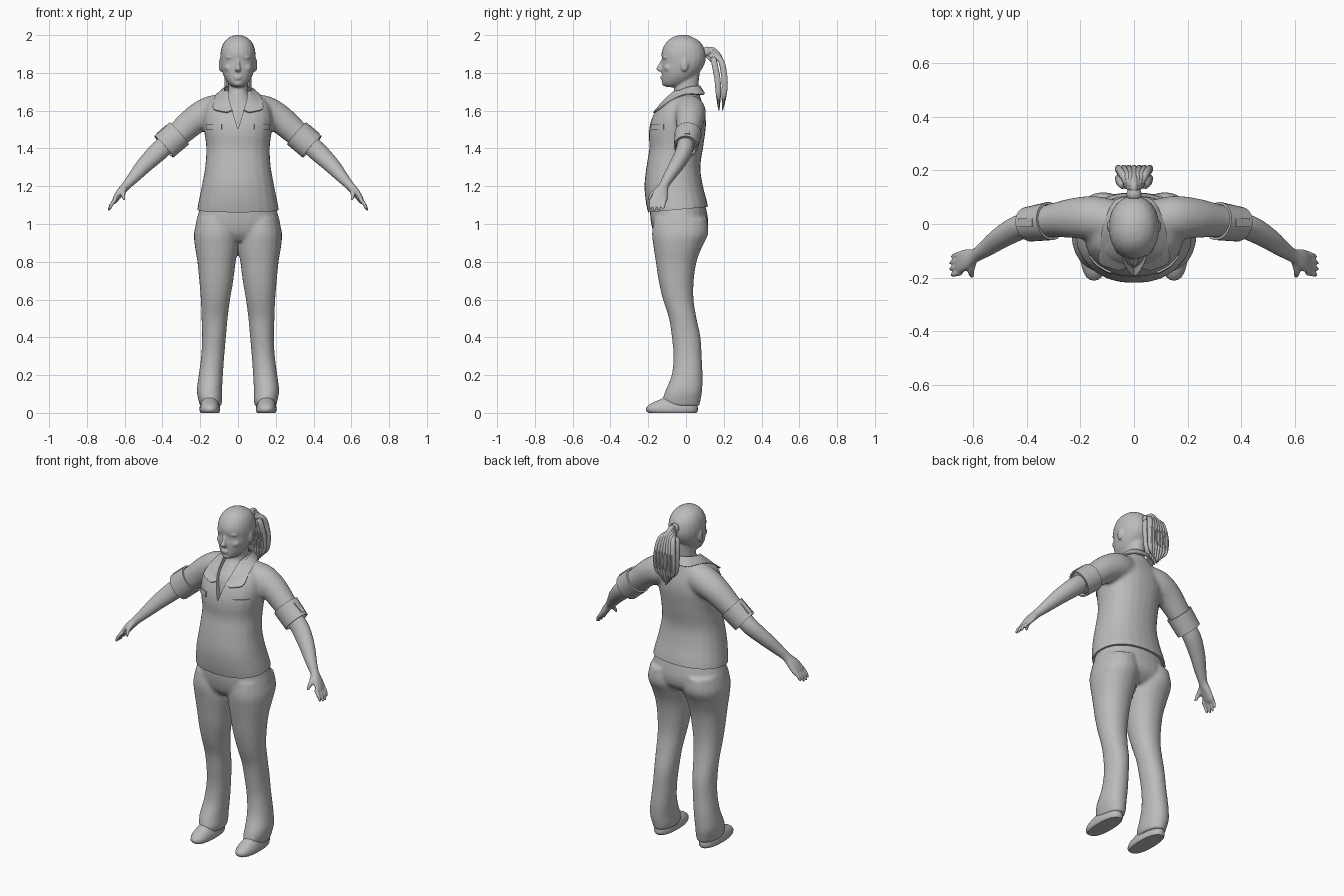
import bpy, bmesh
from math import cos, sin, pi, radians
from mathutils import Vector, Matrix

default = bpy.data.objects.get("Cube")
if default:
    bpy.data.objects.remove(default)

grey = bpy.data.materials.new("plain grey")
grey.use_nodes = True
tone = (0.5, 0.5, 0.5, 1)
grey.diffuse_color = tone
grey.node_tree.nodes["Principled BSDF"].inputs["Base Color"].default_value = tone
SIDES = (1, -1)


def spline(rows, steps):
    """Pass a smooth curve through rows of numbers."""
    rows = [Vector(r) for r in rows]
    out = []
    for i in range(len(rows) - 1):
        a, b = rows[i], rows[i + 1]
        before = rows[i - 1] if i else a * 2 - b
        after = rows[i + 2] if i + 2 < len(rows) else b * 2 - a
        for k in range(steps):
            t = k / steps
            out.append(a + ((b - before) * t + (before * 2 - a * 5 + b * 4 - after) * t * t
                            + (a * 3 - before - b * 3 + after) * t ** 3) / 2)
    return out + [rows[-1]]


def loft(bm, rows, flat=False, power=2, sides=24, steps=4, caps=True):
    """Skin oval rings (x, y, z, radius across, radius deep) along a path."""
    rows = spline(rows, steps)
    rings = []
    for i, row in enumerate(rows):
        centre, wide, deep = Vector(row[:3]), row[3], row[4]
        t = Vector(rows[min(i + 1, len(rows) - 1)][:3]) - Vector(rows[max(i - 1, 0)][:3])
        t = Vector((0, 0, 1)) if flat else t.normalized()
        u = (Vector((1, 0, 0)) - t * t.x).normalized()
        v = t.cross(u)
        ring = []
        for k in range(sides):
            c, s = cos(2 * pi * k / sides), sin(2 * pi * k / sides)
            r = (abs(c) ** power + abs(s) ** power) ** (-1 / power)
            ring.append(bm.verts.new(centre + u * (wide * c * r) + v * (deep * s * r)))
        rings.append(ring)
    for a, b in zip(rings, rings[1:]):
        for k in range(sides):
            n = (k + 1) % sides
            bm.faces.new((a[k], a[n], b[n], b[k]))
    if caps:
        bm.faces.new(rings[0])
        bm.faces.new(rings[-1])


def stack(bm, rows, side=1, **options):
    """Loft level slices given as (height, left, right, front, back)."""
    loft(bm, [(side * (l + r) / 2, (f + b) / 2, z, (r - l) / 2, (b - f) / 2)
              for z, l, r, f, b in rows], flat=True, **options)


def trunk(bm, rows, **options):
    stack(bm, [(z, -w, w, f, b) for z, w, f, b in rows], **options)


def ball(bm, place, size):
    bmesh.ops.create_uvsphere(bm, u_segments=16, v_segments=10, radius=1,
                              matrix=Matrix.LocRotScale(Vector(place), None, Vector(size)))


def finish(name, bm, voxel=0, smooth=3, cutters=(), mirror=False, thick=0, wrap=None):
    bmesh.ops.recalc_face_normals(bm, faces=bm.faces)
    mesh = bpy.data.meshes.new(name)
    bm.to_mesh(mesh)
    bm.free()
    ob = bpy.data.objects.new(name, mesh)
    bpy.context.collection.objects.link(ob)
    mesh.materials.append(grey)
    if wrap:
        m = ob.modifiers.new("wrap", 'SHRINKWRAP')
        m.target, m.wrap_method, m.offset = wrap, 'PROJECT', 0.003
        m.use_project_x = m.use_project_z = False
        m.use_project_y = True
    if mirror:
        ob.modifiers.new("mirror", 'MIRROR')
    if thick:
        m = ob.modifiers.new("thickness", 'SOLIDIFY')
        m.thickness, m.offset = thick, 0
    if voxel:
        m = ob.modifiers.new("blend", 'REMESH')
        m.mode, m.voxel_size = 'VOXEL', voxel
        m = ob.modifiers.new("relax", 'SMOOTH')
        m.iterations = smooth
    for c in cutters:
        m = ob.modifiers.new("cut", 'BOOLEAN')
        m.operation, m.object, m.solver = 'DIFFERENCE', c, 'EXACT'
    bpy.ops.object.select_all(action='DESELECT')
    ob.select_set(True)
    bpy.context.view_layer.objects.active = ob
    bpy.ops.object.convert(target='MESH')
    bpy.ops.object.shade_smooth_by_angle(angle=radians(40))
    return ob


# Cutters: neck opening and the sloping hem
bm = bmesh.new()
outline = [(0, 1.5), (.045, 1.65), (.06, 1.76), (-.06, 1.76), (-.045, 1.65)]
base = bm.faces.new([bm.verts.new((x, -.4, z)) for x, z in outline])
push = bmesh.ops.extrude_face_region(bm, geom=[base])
bmesh.ops.translate(bm, vec=(0, .38, 0), verts=[v for v in push["geom"] if isinstance(v, bmesh.types.BMVert)])
neck_cutter = finish("neck_cutter", bm)
bm = bmesh.new()
bmesh.ops.create_cube(bm, size=1, matrix=Matrix.Translation((0, 0, 1.08)) @ Matrix.Rotation(.09, 4, 'X')
                      @ Matrix.Translation((0, 0, -.5)))
hem_cutter = finish("hem_cutter", bm)

# Shirt with sleeves
bm = bmesh.new()
trunk(bm, [(1.02, .222, -.19, .12), (1.1, .212, -.21, .115), (1.2, .192, -.22, .09), (1.3, .174, -.21, .076),
           (1.4, .168, -.194, .09), (1.47, .176, -.197, .1), (1.53, .183, -.19, .106), (1.59, .18, -.168, .1),
           (1.64, .16, -.138, .086), (1.68, .11, -.1, .074), (1.71, .07, -.075, .066)], power=2.3)
for s in SIDES:
    loft(bm, [(s * .08, .015, 1.61, .08, .075), (s * .15, .022, 1.592, .084, .083),
              (s * .225, .022, 1.553, .076, .075), (s * .31, .012, 1.48, .068, .062),
              (s * .385, 0, 1.418, .066, .055)])
shirt = finish("shirt", bm, voxel=.011, smooth=5, cutters=(neck_cutter, hem_cutter))
for cutter in (neck_cutter, hem_cutter):
    bpy.data.objects.remove(cutter)

# Trousers
bm = bmesh.new()
trunk(bm, [(1.11, .195, -.19, .1), (1.05, .212, -.19, .113), (1, .224, -.184, .118), (.95, .215, -.17, .105),
           (.91, .17, -.14, .06)], power=2.2)
leg = [(1.03, .01, .215, -.17, .112), (.95, -.002, .233, -.18, .118), (.88, -.002, .228, -.172, .086),
       (.8, .012, .215, -.16, .056), (.7, .025, .205, -.145, .041), (.6, .042, .197, -.122, .04),
       (.5, .055, .193, -.09, .056), (.4, .064, .19, -.075, .077), (.3, .073, .195, -.066, .083),
       (.2, .08, .208, -.076, .088), (.12, .084, .218, -.108, .086), (.07, .083, .21, -.124, .078),
       (.035, .09, .2, -.115, .07)]
for s in SIDES:
    stack(bm, leg, side=s, power=2.15)
finish("trousers", bm, voxel=.01, smooth=4)

# Shoes
bm = bmesh.new()
stack(bm, [(0, .1, .197, -.198, .056), (.012, .095, .203, -.21, .062), (.03, .096, .203, -.208, .062),
           (.05, .102, .198, -.185, .056), (.07, .11, .19, -.14, .05), (.1, .12, .18, -.08, .04)], power=2.4)
finish("shoes", bm, mirror=True)

# Head, neck and chest
bm = bmesh.new()
trunk(bm, [(2, .016, -.035, .005), (1.99, .042, -.068, .033), (1.97, .068, -.096, .068), (1.94, .085, -.118, .092),
           (1.9, .093, -.13, .104), (1.86, .093, -.125, .102), (1.82, .087, -.129, .084), (1.78, .074, -.127, .05),
           (1.75, .055, -.125, .02), (1.732, .036, -.116, -.01), (1.724, .015, -.1, -.04)], power=2.15)
trunk(bm, [(1.82, .054, -.06, .075), (1.75, .052, -.062, .067), (1.7, .054, -.066, .064), (1.66, .075, -.1, .062),
           (1.6, .13, -.143, .07), (1.48, .14, -.17, .07)])
loft(bm, [(0, -.115, 1.88, .009, .01), (0, -.131, 1.845, .01, .014), (0, -.14, 1.82, .016, .018),
          (0, -.13, 1.807, .012, .012)], flat=True, sides=12)
ball(bm, (0, -.123, 1.779), (.023, .014, .006))
ball(bm, (0, -.121, 1.769), (.021, .014, .007))
ball(bm, (0, -.11, 1.745), (.024, .019, .016))
for s in SIDES:
    ball(bm, (s * .035, -.103, 1.882), (.03, .02, .008))
    ball(bm, (s * .034, -.104, 1.86), (.015, .013, .009))
    ball(bm, (s * .046, -.087, 1.826), (.028, .03, .025))
    ball(bm, (s * .093, -.008, 1.842), (.009, .02, .036))
finish("head_and_neck", bm, voxel=.0055, smooth=3)

# Bare forearms, hands and fingers
bm = bmesh.new()
loft(bm, [(.34, .003, 1.455, .048, .043), (.42, -.01, 1.385, .052, .045), (.495, -.05, 1.312, .044, .039),
          (.55, -.09, 1.25, .033, .031), (.59, -.116, 1.205, .024, .026), (.625, -.132, 1.165, .02, .04),
          (.648, -.142, 1.132, .015, .043), (.658, -.147, 1.117, .01, .036)])
for i in range(4):
    y, reach = -.112 - i * .023, (.85, 1, 1, .9)[i]
    loft(bm, [(.645, y, 1.135, .011, .011), (.645 + .027 * reach, y - .006, 1.135 - .035 * reach, .01, .01),
              (.645 + .04 * reach, y - .01, 1.135 - .065 * reach, .006, .006)], sides=10)
loft(bm, [(.6, -.14, 1.19, .014, .014), (.608, -.172, 1.165, .013, .013), (.606, -.19, 1.143, .01, .01),
          (.603, -.197, 1.126, .005, .005)], sides=10)
finish("arms_and_hands", bm, voxel=.0055, smooth=2, mirror=True)

# Rolled sleeve cuffs
bm = bmesh.new()
loft(bm, [(.312, .011, 1.479, .074, .067), (.392, -.001, 1.409, .072, .06)], caps=False)
finish("sleeve_cuffs", bm, mirror=True, thick=.009)

# Button tabs on the cuffs
bm = bmesh.new()
place = Matrix.Translation((.403, .006, 1.497)) @ Matrix.Rotation(radians(41), 4, 'Y')
bmesh.ops.create_cube(bm, size=1, matrix=place @ Matrix.Diagonal((.07, .03, .012, 1)))
finish("cuff_tabs", bm, mirror=True)

# Folded collar
bm = bmesh.new()
upper = [(0, .072, 1.73), (.05, .058, 1.73), (.072, 0, 1.72), (.064, -.06, 1.69), (.048, -.112, 1.65),
         (.03, -.163, 1.6)]
lower = [(0, .098, 1.69), (.07, .086, 1.685), (.112, 0, 1.686), (.125, -.075, 1.655), (.13, -.142, 1.608),
         (.06, -.172, 1.59)]
top, low = [[bm.verts.new(p) for p in spline(edge, 3)] for edge in (upper, lower)]
for i in range(len(top) - 1):
    bm.faces.new((top[i], top[i + 1], low[i + 1], low[i]))
finish("collar", bm, mirror=True, thick=.007)

# Chest pocket flaps, laid onto the shirt
bm = bmesh.new()
bmesh.ops.create_grid(bm, x_segments=10, y_segments=4, size=.5,
                      matrix=Matrix.Translation((.125, -.3, 1.515)) @ Matrix.Rotation(pi / 2, 4, 'X')
                      @ Matrix.Diagonal((.08, .03, 1, 1)))
finish("pocket_flaps", bm, mirror=True, thick=.008, wrap=shirt)

# Ponytail strands and tie
bm = bmesh.new()
for layer in range(2):
    for k in range(-3, 4):
        x, inner = k * .019, layer * .038
        lift = -.012 * abs(k) * (1 - layer * .5)
        loft(bm, [(0, .1, 1.905, .012, .012), (x * .3, .142, 1.922 - inner + lift, .014, .015),
                  (x * .75, .185 - inner, 1.865, .015, .016), (x, .204 - inner, 1.77, .014, .017),
                  (x * .95, .202 - inner * .8, 1.685, .012, .014),
                  (x * .6, .193 - inner / 2, 1.6 + abs(k) * .015, .003, .003)], sides=10)
finish("ponytail", bm)
bm = bmesh.new()
loft(bm, [(0, .095, 1.905, .022, .022), (0, .112, 1.911, .028, .028), (0, .13, 1.915, .022, .022)])
finish("hair_tie", bm)
